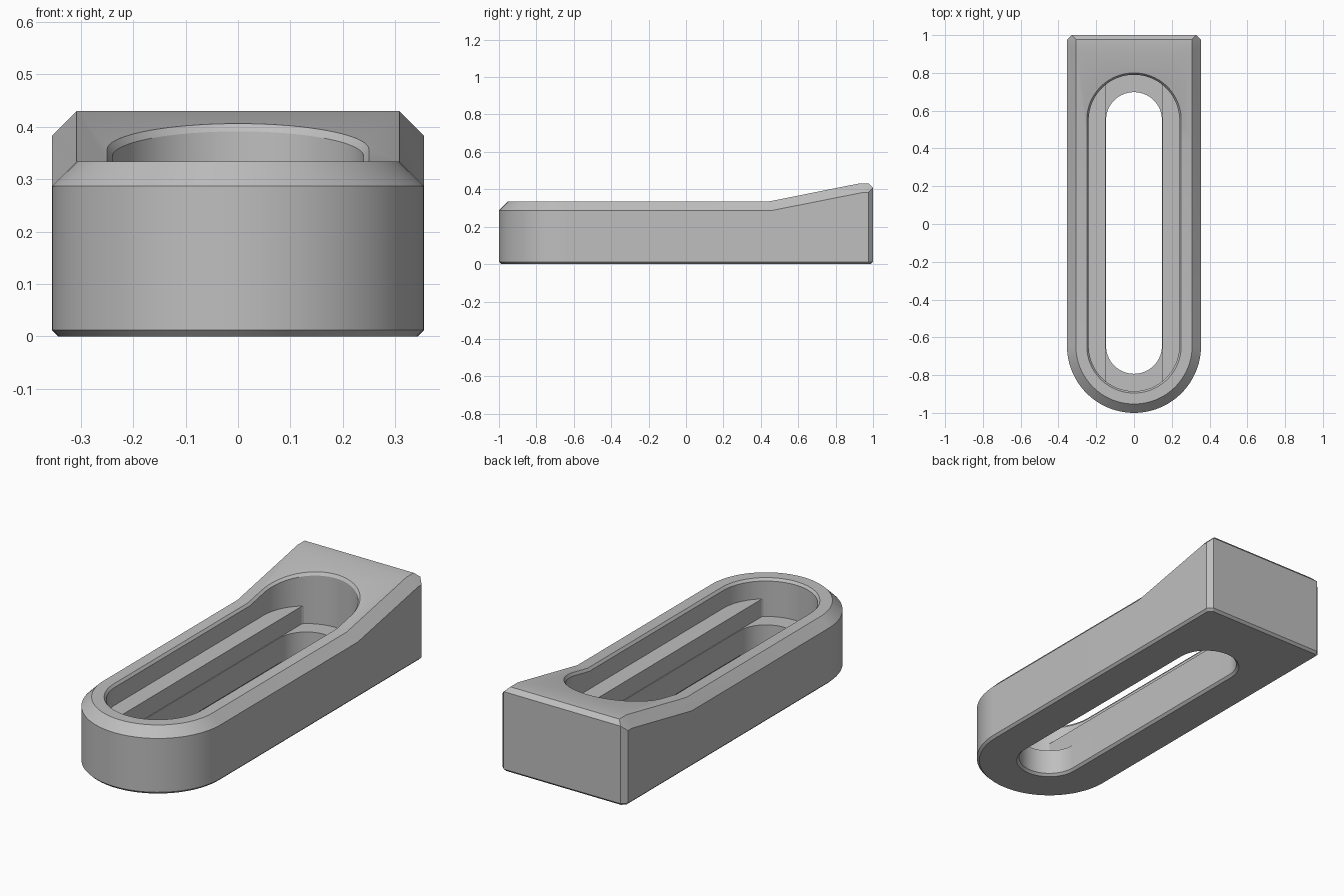
import bpy, bmesh, math

if "Cube" in bpy.data.objects:
    bpy.data.objects.remove(bpy.data.objects["Cube"], do_unlink=True)

FRONT_Y, BACK_Y = -0.645, 0.55      # centres of the slot ends
KINK, TOP, SLOPE = 0.437, 0.334, 0.199
SEG = 48

steel = bpy.data.materials.new("grey steel")
steel.use_nodes = True
grey = (0.52, 0.52, 0.52, 1)
steel.diffuse_color = grey
steel.node_tree.nodes["Principled BSDF"].inputs["Base Color"].default_value = grey


def top_z(y):
    return TOP + SLOPE * max(0, y - KINK)


def arc(r, cy, start):
    return [(r * math.cos(start + math.pi * i / SEG),
             cy + r * math.sin(start + math.pi * i / SEG)) for i in range(SEG + 1)]


def skin(name, loops, top_faces=None):
    """Join stacked loops into a closed solid."""
    bm = bmesh.new()
    rings = [[bm.verts.new(p) for p in loop] for loop in loops]
    n = len(rings[0])
    for low, high in zip(rings, rings[1:]):
        for i in range(n):
            j = (i + 1) % n
            bm.faces.new((low[i], low[j], high[j], high[i]))
    bm.faces.new(rings[0][::-1])
    for face in top_faces or [range(n)]:
        bm.faces.new([rings[-1][i] for i in face])
    bmesh.ops.remove_doubles(bm, verts=bm.verts, dist=0.0005)
    bmesh.ops.recalc_face_normals(bm, faces=bm.faces)
    mesh = bpy.data.meshes.new(name)
    bm.to_mesh(mesh)
    bm.free()
    obj = bpy.data.objects.new(name, mesh)
    bpy.context.collection.objects.link(obj)
    mesh.materials.append(steel)
    return obj


def body_loop(r, z, tail):
    """Round front end, then the left side and back corner, mirrored."""
    right = [(-x, y, h) for x, y, h in reversed(tail)]
    return [(x, y, z) for x, y in arc(r, FRONT_Y, math.pi)] + tail + right


def slot(r, height, limit=1.0):
    pts = arc(r, FRONT_Y, math.pi) + [(r, KINK)] + arc(r, BACK_Y, 0) + [(-r, KINK)]
    return [(max(-limit, min(limit, x)), y, height(y)) for x, y in pts]


def flat(z):
    return lambda y: z


# clamp body: bevelled bottom, upright walls, bevelled top with a raised heel
upper = [(0.355, 0.46, 0.287), (0.355, 0.945, 0.383), (0.355, 0.975, 0.383), (0.33, 1, 0.408)]
crown = [(0.308, KINK, TOP), (0.308, 0.92, 0.43), (0.308, 0.978, 0.43), (0.308, 0.978, 0.43)]
foot = [(x, y, 0.012) for x, y, z in upper]
base = [(0.343, 0.46, 0), (0.343, 0.945, 0), (0.343, 0.97, 0), (0.325, 0.988, 0)]
k = SEG + 1
last = k + 7
deck = [list(range(k)) + [k, last],
        [k, k + 1, last - 1, last],
        [k + 1, k + 2, last - 2, last - 1]]
deck_body = [body_loop(0.343, 0, base), body_loop(0.355, 0.012, foot),
             body_loop(0.355, 0.287, upper), body_loop(0.308, TOP, crown)]
body = skin("slotted_clamp_body", deck_body, deck)

# cutters: wide pocket above the rails, channel between them, through slot
pocket = skin("pocket_cutter", [
    slot(0.24, flat(0.23)),
    slot(0.24, lambda y: top_z(y) - 0.013),
    slot(0.26, lambda y: top_z(y) + 0.013),
    slot(0.26, flat(0.6))])
channel = skin("channel_cutter", [
    slot(0.24, flat(0.14), 0.152), slot(0.24, flat(0.27), 0.152)])
through = skin("slot_cutter", [
    slot(0.172, flat(-0.012)), slot(0.148, flat(0.012)), slot(0.148, flat(0.2))])

bpy.context.view_layer.objects.active = body
for cutter in (pocket, channel, through):
    cutter.hide_render = True
    mod = body.modifiers.new(cutter.name, "BOOLEAN")
    mod.operation, mod.solver, mod.object = "DIFFERENCE", "EXACT", cutter
    bpy.ops.object.modifier_apply(modifier=mod.name)
    bpy.data.objects.remove(cutter, do_unlink=True)

# smooth round ends, crisp bevels
bpy.ops.object.select_all(action="DESELECT")
body.select_set(True)
bpy.ops.object.shade_smooth_by_angle(angle=math.radians(20))
